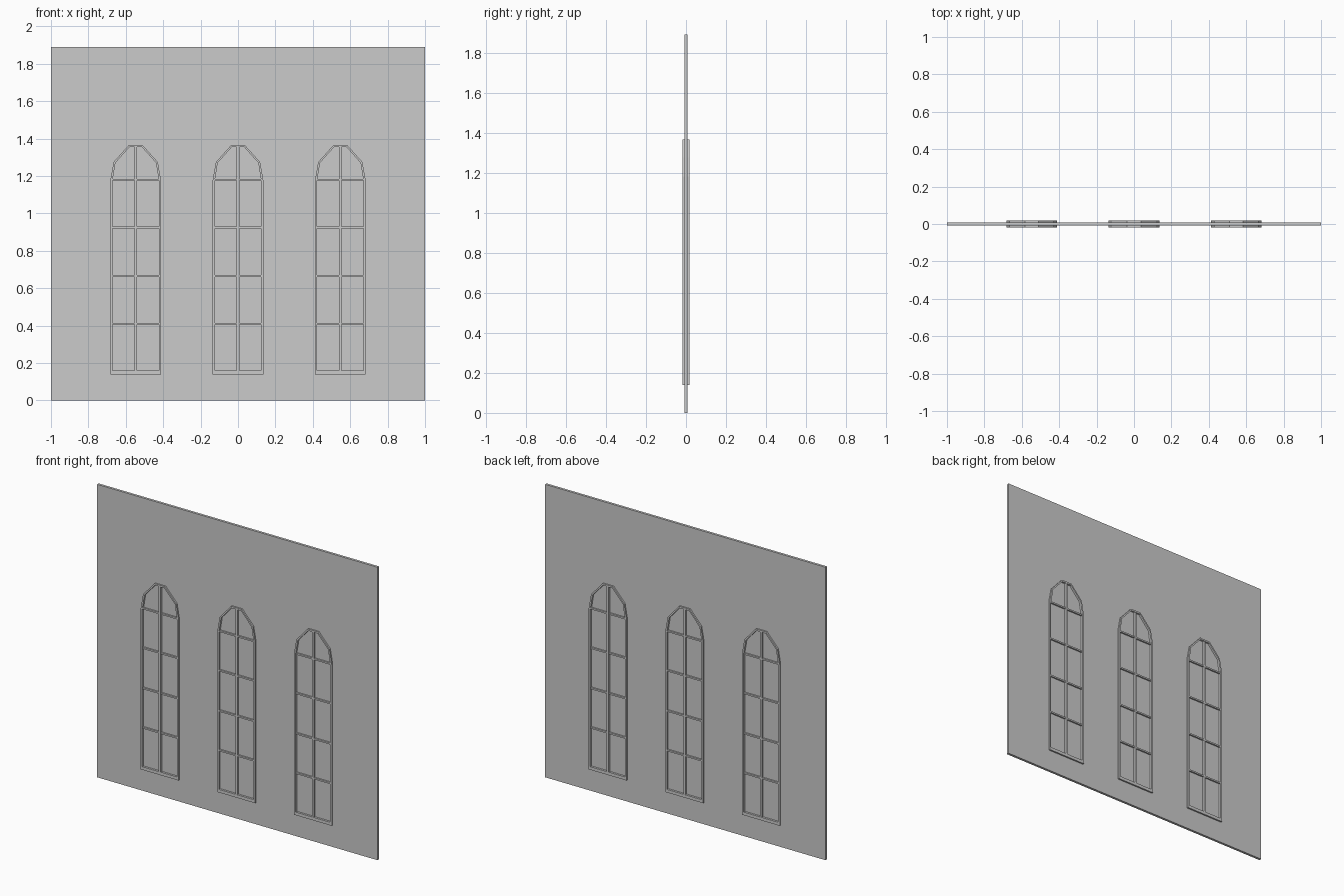
import bpy
import math

if "Cube" in bpy.data.objects:
    bpy.data.objects.remove(bpy.data.objects["Cube"])

WINDOW_X = (-0.547, 0.0, 0.547)
BAR_Z = (0.41, 0.665, 0.925, 1.18)


def arch(cx, inset, sill):
    """Faceted arch outline, shrunk by inset, with its base at height sill."""
    half = [(0.135, 1.18), (0.118, 1.275), (0.037, 1.365)]
    k = (0.135 - inset) / 0.135
    right = [(x * k, z - (inset if z > 1.3 else inset * 0.4)) for x, z in half]
    right.insert(0, (0.135 - inset, sill))
    left = [(-x, z) for x, z in reversed(right)]
    return [(cx + x, z) for x, z in right + left]


def plate(name, outlines, half_depth):
    """Filled outlines (inner ones become holes), extruded both ways along y."""
    cu = bpy.data.curves.new(name, 'CURVE')
    cu.dimensions = '2D'
    cu.fill_mode = 'BOTH'
    cu.extrude = half_depth
    for pts in outlines:
        sp = cu.splines.new('POLY')
        sp.points.add(len(pts) - 1)
        for p, (x, z) in zip(sp.points, pts):
            p.co = (x, z, 0, 1)
        sp.use_cyclic_u = True
    ob = bpy.data.objects.new(name, cu)
    ob.rotation_euler.x = math.pi / 2
    bpy.context.collection.objects.link(ob)
    bpy.ops.object.select_all(action='DESELECT')
    ob.select_set(True)
    bpy.context.view_layer.objects.active = ob
    bpy.ops.object.convert(target='MESH')
    bpy.context.object.data.polygons.foreach_set(
        "use_smooth", [False] * len(bpy.context.object.data.polygons))


def box(name, center, size):
    bpy.ops.mesh.primitive_cube_add(size=1, location=center)
    ob = bpy.context.object
    ob.name = name
    ob.scale = size
    bpy.ops.object.transform_apply(location=False, rotation=False, scale=True)


# Wall with three arched openings
wall = [(-1, 0), (1, 0), (1, 1.89), (-1, 1.89)]
plate("wall", [wall] + [arch(x, 0.005, 0.15) for x in WINDOW_X], 0.008)

for i, x in enumerate(WINDOW_X, 1):
    # Arched frame and the pane set in it
    plate(f"window_frame_{i}", [arch(x, 0, 0.14), arch(x, 0.011, 0.16)], 0.018)
    plate(f"window_pane_{i}", [arch(x, 0.006, 0.151)], 0.005)
    # Centre mullion and cross bars
    box(f"mullion_{i}", (x, 0, 0.755), (0.014, 0.034, 1.205))
    for j, z in enumerate(BAR_Z, 1):
        box(f"cross_bar_{i}_{j}", (x, 0, z), (0.254, 0.03, 0.01))
